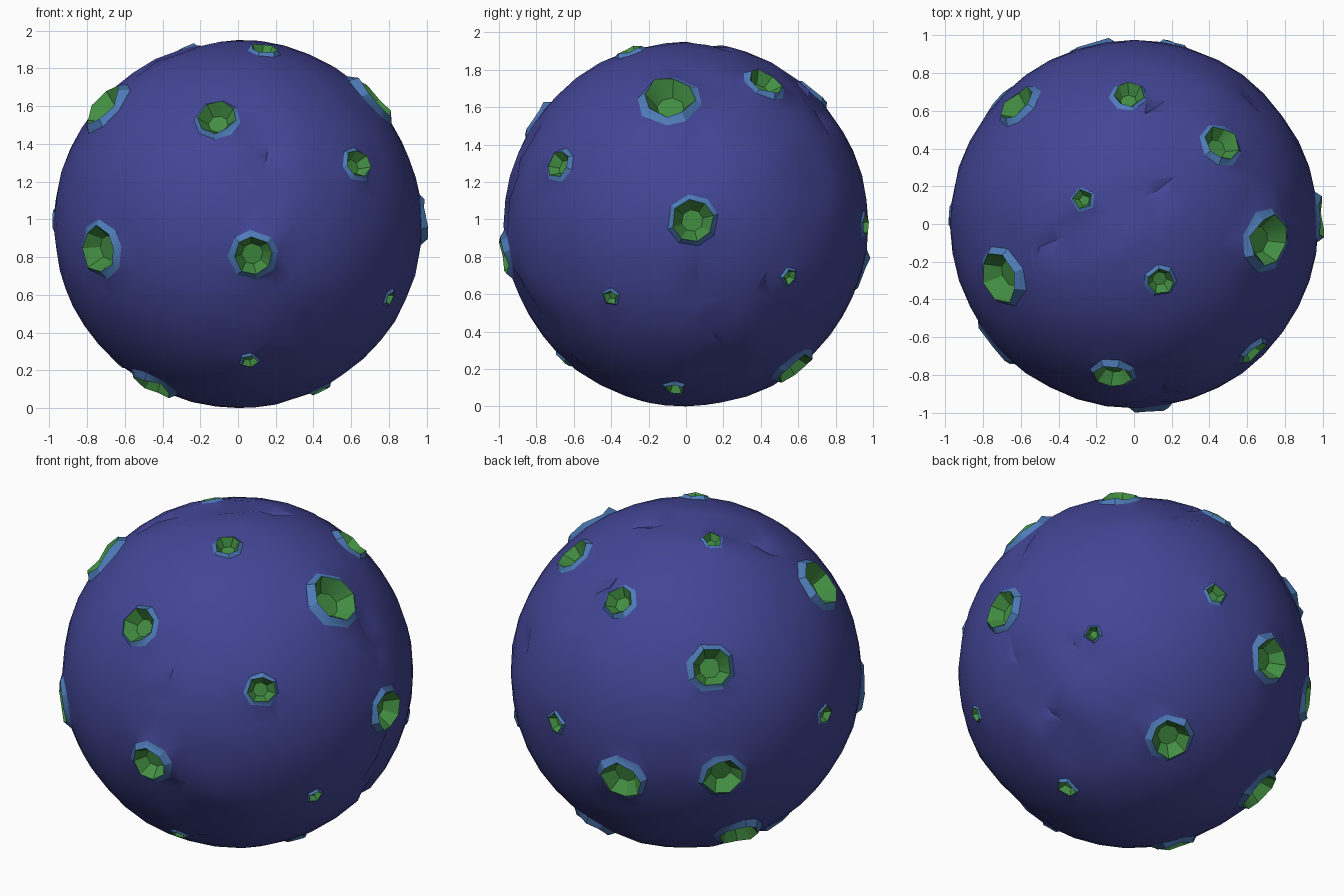
import bpy, bmesh, math, random
from mathutils import Vector, noise

if "Cube" in bpy.data.objects:
    bpy.data.objects.remove(bpy.data.objects["Cube"])

random.seed(4)
R = 0.975
CENTRE = Vector((0, 0, R))

# craters: direction from centre (x, y, z) and outer rim radius
CRATERS = [
    (-.73, -.63, -.135, .16), (-.11, -.79, .555, .125), (.08, -.958, -.165, .135),
    (.63, -.675, .315, .10), (-.70, -.28, .62, .17), (.14, -.30, .92, .09),
    (.71, -.09, .67, .175), (.46, .42, .75, .125), (-.03, .68, .70, .105),
    (-.61, .63, .43, .14), (-.27, .13, .93, .07), (.97, .035, .02, .14),
    (.80, -.40, -.39, .055), (.43, -.06, -.87, .07), (.22, .57, -.755, .14),
    (.76, .55, -.28, .055), (.06, -.65, -.72, .06), (-.45, -.19, -.85, .14),
    (.21, .95, .00, .075), (-.97, .05, .02, .065), (-.21, .92, -.24, .15),
    (-.70, .645, -.20, .14), (-.60, .35, -.68, .15)]

# surface creases: paths of directions from the centre
CREASES = [
    [(.17, -.85, .45), (.13, -.95, .2), (.11, -.96, .02)],
    [(.20, -.92, -.28), (.28, -.78, -.5), (.50, -.68, -.47)],
    [(.30, -.65, -.64), (.1, -.55, -.8)],
    [(-.50, -.12, .8), (-.2, 0, .95), (.2, .22, .92)],
    [(.1, .62, .74), (.35, .75, .5)],
    [(.84, .04, .47), (.94, .12, .2)],
    [(.92, .06, -.27), (.78, .12, -.55), (.45, .3, -.8)],
    [(.78, .42, -.3), (.62, .5, -.56)],
    [(.6, .68, .33), (.7, .62, .15)]]


def material(name, colour):
    m = bpy.data.materials.new(name)
    m.diffuse_color = (*colour, 1)
    m.use_nodes = True
    m.node_tree.nodes["Principled BSDF"].inputs["Base Color"].default_value = m.diffuse_color
    return m


bm = bmesh.new()

# crater rings lying on the sphere
rings = []
for x, y, z, r in CRATERS:
    n = Vector((x, y, z)).normalized()
    u = n.orthogonal().normalized()
    w = n.cross(u)
    count = 8 if r > .12 else 7 if r > .08 else 5
    turn = random.random() * 6
    dirs = []
    for i in range(count):
        a = turn + math.tau * (i + random.uniform(-.15, .15)) / count
        dirs.append(u * math.cos(a) + w * math.sin(a))
    verts = [bm.verts.new(n * math.sqrt(R * R - r * r) + d * r) for d in dirs]
    rings.append((n, r, dirs, verts))


def clear_of_craters(p, gap):
    return all((p - n * R).length > r + gap for n, r, _, _ in rings)


# crease points
crease_verts = []
for path in CREASES:
    for a, b in zip(path, path[1:]):
        a, b = Vector(a), Vector(b)
        steps = max(2, round((b - a).length / .09))
        for i in range(steps):
            p = a.lerp(b, i / steps).normalized() * R
            if clear_of_craters(p, .03):
                crease_verts.append(bm.verts.new(p))

# open ground points from an icosphere
ball = bmesh.new()
bmesh.ops.create_icosphere(ball, subdivisions=4, radius=R)
ground = []
for v in ball.verts:
    if clear_of_craters(v.co, .045) and all((v.co - c.co).length > .06 for c in crease_verts):
        ground.append(bm.verts.new(v.co.normalized() * R))
ball.free()

# skin over everything, then open the crater mouths
bmesh.ops.convex_hull(bm, input=bm.verts[:])
owner = {v: i for i, ring in enumerate(rings) for v in ring[3]}
mouths = [f for f in bm.faces
          if f.verts[0] in owner and len({owner.get(v, -1) for v in f.verts}) == 1]
bmesh.ops.delete(bm, geom=mouths, context='FACES')

# uneven ground and sunken creases
for v in ground:
    v.co *= 1 + .008 * noise.noise(v.co * 3)
for v in crease_verts:
    v.co *= 1 - random.uniform(.018, .032)


def band(outer, inner, mat):
    for i in range(len(outer)):
        j = (i + 1) % len(outer)
        bm.faces.new((outer[i], outer[j], inner[j], inner[i])).material_index = mat


# raised rims, bowl walls and floors
for n, r, dirs, outer in rings:
    crest = [bm.verts.new(n * (R - r * r / 2 + r * random.uniform(.1, .28))
                          + d * r * random.uniform(.72, .84)) for d in dirs]
    floor = [bm.verts.new(n * (R - r * .38) + d * r * .42) for d in dirs]
    band(outer, crest, 1)
    band(crest, floor, 2)
    bm.faces.new(floor).material_index = 2

bmesh.ops.recalc_face_normals(bm, faces=bm.faces[:])
bmesh.ops.translate(bm, verts=bm.verts[:], vec=CENTRE)
mesh = bpy.data.meshes.new("cratered_planet")
bm.to_mesh(mesh)
bm.free()

planet = bpy.data.objects.new("cratered_planet", mesh)
bpy.context.collection.objects.link(planet)
mesh.materials.append(material("ground_blue", (.055, .06, .30)))
mesh.materials.append(material("rim_blue", (.075, .20, .48)))
mesh.materials.append(material("bowl_green", (.055, .27, .055)))

# smooth ground with sharp crater edges
bpy.context.view_layer.objects.active = planet
planet.select_set(True)
bpy.ops.object.shade_smooth_by_angle(angle=math.radians(30))
